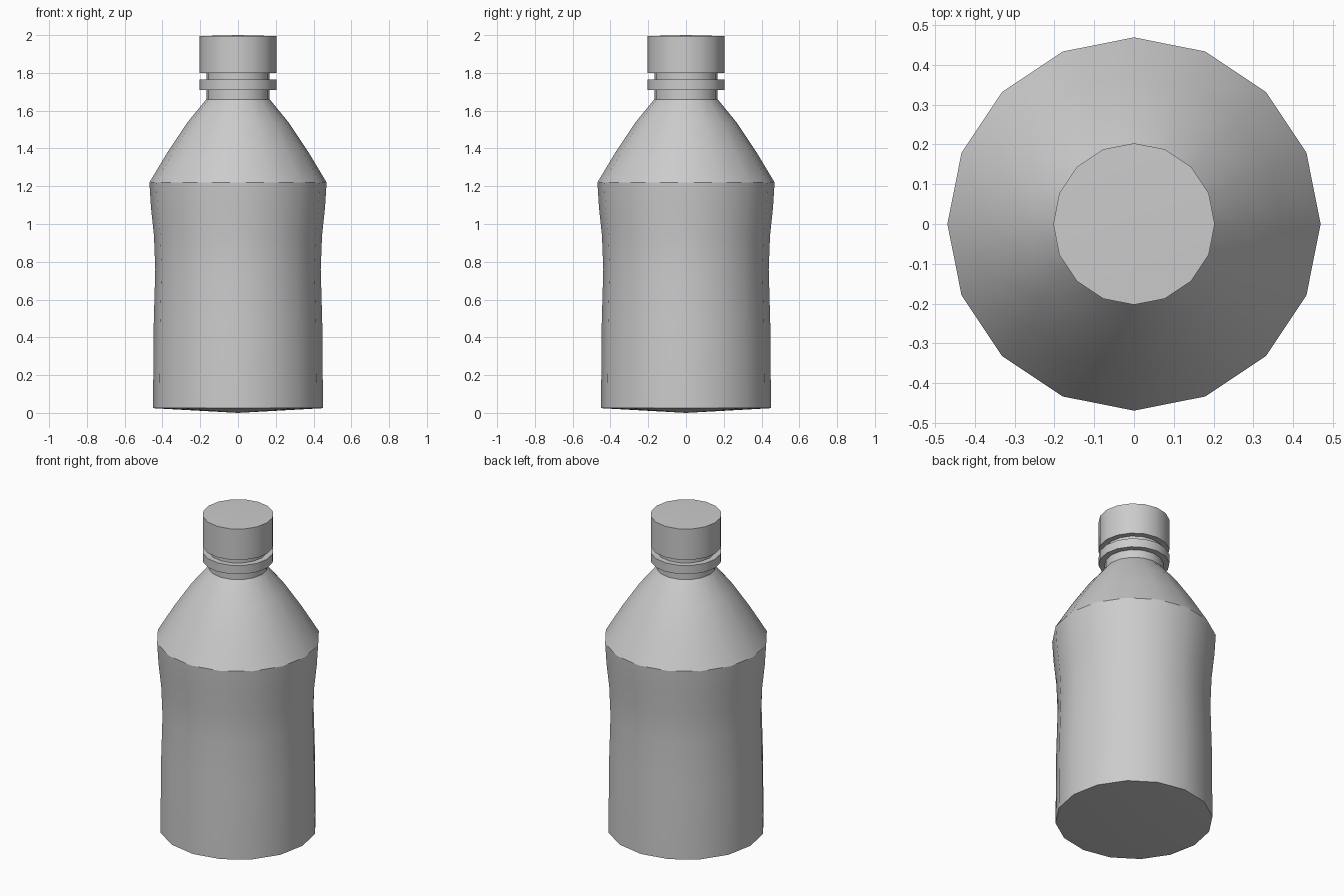
import bpy, bmesh, math

if "Cube" in bpy.data.objects:
    bpy.data.objects.remove(bpy.data.objects["Cube"])

SIDES = 16


def lathe(name, profile):
    """Revolve (radius, z) points about z; radius 0 makes a single pole."""
    bm = bmesh.new()
    rings = []
    for r, z in profile:
        n = 1 if r == 0 else SIDES
        rings.append([bm.verts.new((r * math.cos(math.tau * i / SIDES),
                                    r * math.sin(math.tau * i / SIDES), z))
                      for i in range(n)])
    for a, b in zip(rings, rings[1:]):
        for i in range(SIDES):
            j = (i + 1) % SIDES
            loop = [a[i % len(a)], a[j % len(a)], b[j % len(b)], b[i % len(b)]]
            bm.faces.new(list(dict.fromkeys(loop)))
    bmesh.ops.recalc_face_normals(bm, faces=bm.faces)
    mesh = bpy.data.meshes.new(name)
    bm.to_mesh(mesh)
    bm.free()
    obj = bpy.data.objects.new(name, mesh)
    bpy.context.collection.objects.link(obj)
    bpy.ops.object.select_all(action='DESELECT')
    obj.select_set(True)
    bpy.context.view_layer.objects.active = obj
    bpy.ops.object.shade_smooth_by_angle(angle=math.radians(27))
    return obj


# Bottle: slightly domed base, shallow waist, sloping shoulder, neck with collar
lathe("bottle_body", [
    (0, 0.0), (0.45, 0.025), (0.446, 0.48), (0.438, 0.76), (0.445, 0.94),
    (0.461, 1.09), (0.469, 1.22), (0.37, 1.385), (0.27, 1.535),
    (0.168, 1.66), (0.168, 1.71), (0.203, 1.71), (0.203, 1.765),
    (0.168, 1.765), (0.168, 1.82), (0, 1.82)])

# Screw cap
lathe("cap", [(0, 1.8), (0.203, 1.8), (0.203, 1.995), (0, 2.0)])
